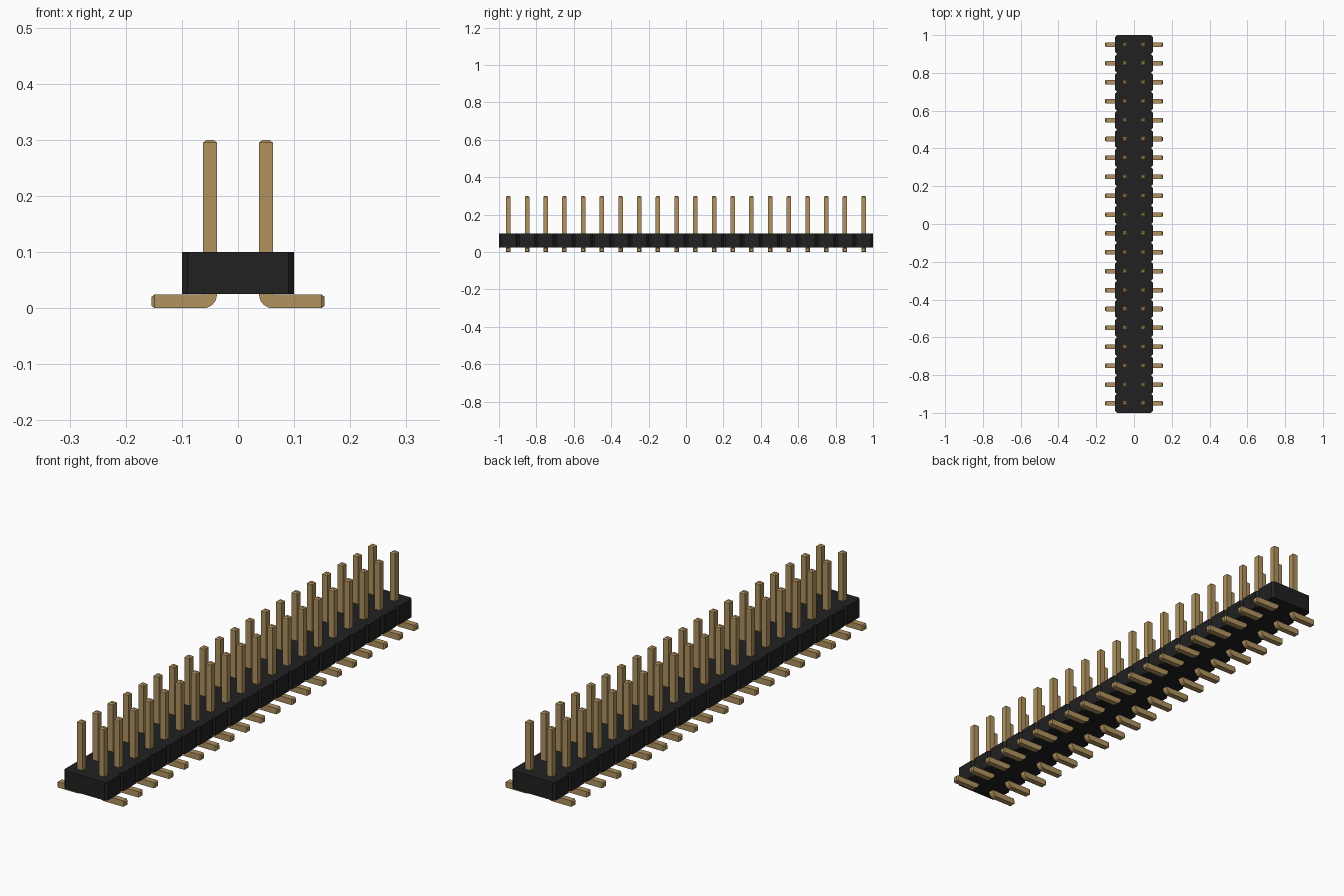
import bpy, bmesh, math
from mathutils import Vector

if "Cube" in bpy.data.objects:
    bpy.data.objects.remove(bpy.data.objects["Cube"])

COUNT, PITCH = 20, 0.1
BODY_Z0, BODY_Z1, HALF_W, CHAMFER = 0.025, 0.1, 0.1, 0.01


def material(name, rgb):
    m = bpy.data.materials.new(name)
    m.diffuse_color = (*rgb, 1)
    m.use_nodes = True
    m.node_tree.nodes["Principled BSDF"].inputs["Base Color"].default_value = m.diffuse_color
    return m


def make_object(name, bm, mat):
    bmesh.ops.recalc_face_normals(bm, faces=bm.faces)
    me = bpy.data.meshes.new(name)
    bm.to_mesh(me)
    bm.free()
    me.materials.append(mat)
    ob = bpy.data.objects.new(name, me)
    bpy.context.collection.objects.link(ob)
    return ob


plastic = material("black plastic", (0.015, 0.015, 0.015))
brass = material("gold metal", (0.44, 0.29, 0.115))

# Housing: one notched outline, extruded upwards
side = []
for i in range(COUNT):
    y = -1 + i * PITCH
    side += [(HALF_W - CHAMFER, y), (HALF_W, y + CHAMFER), (HALF_W, y + PITCH - CHAMFER)]
side.append((HALF_W - CHAMFER, 1))
outline = side + [(-x, y) for x, y in reversed(side)]
bm = bmesh.new()
base = bm.faces.new([bm.verts.new((x, y, BODY_Z0)) for x, y in outline])
top = bmesh.ops.extrude_face_region(bm, geom=[base], use_keep_orig=True)["geom"]
bmesh.ops.translate(bm, vec=(0, 0, BODY_Z1 - BODY_Z0),
                    verts=[v for v in top if isinstance(v, bmesh.types.BMVert)])
make_object("housing", bm, plastic)

# Pin: square section swept from the tip, round the bend, out along the foot
IN_X, OUT_X, T, HW = 0.0375, 0.062, 0.0245, 0.012
MID, TIP = (IN_X + OUT_X) / 2, 0.006
pivot = Vector((OUT_X, 0, T))
sections = [(Vector((MID, 0, 0.3)), 0, TIP), (Vector((MID, 0, 0.295)), 0, HW)]
for k in range(7):
    a = math.radians(15 * k)
    sections.append((pivot - Vector((math.cos(a), 0, math.sin(a))) * T / 2, a, HW))
sections += [(Vector((0.149, 0, T / 2)), math.pi / 2, HW),
             (Vector((0.154, 0, T / 2)), math.pi / 2, TIP + 0.002)]

bm = bmesh.new()
rings = []
for c, a, h in sections:
    across = Vector((math.cos(a), 0, math.sin(a))) * (T / 2 if h == HW else h)
    wide = Vector((0, h, 0))
    rings.append([bm.verts.new(c + across * s + wide * t)
                  for s, t in ((1, 1), (-1, 1), (-1, -1), (1, -1))])
for r0, r1 in zip(rings, rings[1:]):
    for j in range(4):
        n = (j + 1) % 4
        bm.faces.new((r0[j], r0[n], r1[n], r1[j]))
bm.faces.new(rings[0])
bm.faces.new(rings[-1])
bmesh.ops.remove_doubles(bm, verts=bm.verts, dist=1e-5)
bmesh.ops.translate(bm, verts=bm.verts, vec=(0, -1 + PITCH / 2, 0))
pins = make_object("contact_pins", bm, brass)

# Smooth only the bend, keep the square edges sharp
bpy.ops.object.select_all(action='DESELECT')
pins.select_set(True)
bpy.context.view_layer.objects.active = pins
bpy.ops.object.shade_smooth_by_angle(angle=math.radians(25))

# Two mirrored rows of pins
mir = pins.modifiers.new("second_row", 'MIRROR')
mir.use_axis = (True, False, False)
mir.use_mirror_merge = False
arr = pins.modifiers.new("row", 'ARRAY')
arr.count = COUNT
arr.use_relative_offset = False
arr.use_constant_offset = True
arr.constant_offset_displace = (0, PITCH, 0)
